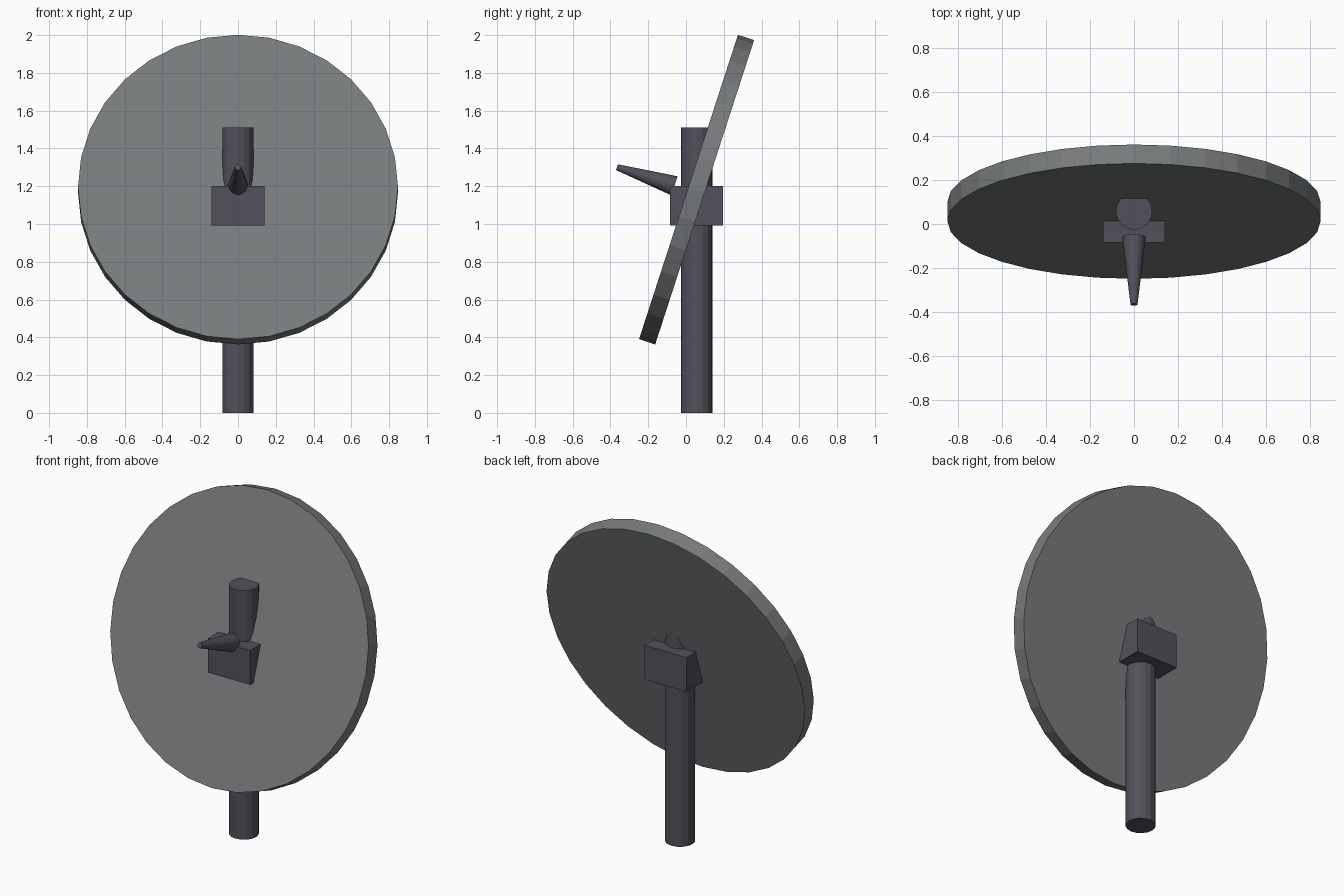
import bpy
import math
from mathutils import Vector

if "Cube" in bpy.data.objects:
    bpy.data.objects.remove(bpy.data.objects["Cube"])

TILT = math.radians(72)                       # dish faces forward and up
AXIS = Vector((0, -math.sin(TILT), math.cos(TILT)))


def material(name, rgb):
    m = bpy.data.materials.new(name)
    m.diffuse_color = (*rgb, 1)
    m.use_nodes = True
    m.node_tree.nodes["Principled BSDF"].inputs["Base Color"].default_value = m.diffuse_color
    return m


dish_grey = material("dish grey", (0.19, 0.20, 0.205))
dark_metal = material("dark metal", (0.085, 0.083, 0.105))


def finish(name, mat, smooth=False):
    ob = bpy.context.object
    ob.name = name
    ob.data.materials.append(mat)
    if smooth:
        bpy.ops.object.shade_smooth_by_angle(angle=math.radians(30))
    return ob


# Upright pole
bpy.ops.mesh.primitive_cylinder_add(vertices=16, radius=0.083, depth=1.51,
                                    location=(0, 0.057, 0.755))
finish("pole", dark_metal)

# Tilted flat dish
bpy.ops.mesh.primitive_cylinder_add(vertices=32, radius=0.847, depth=0.09,
                                    location=(0, 0.056, 1.182), rotation=(TILT, 0, 0))
finish("dish", dish_grey)

# Mounting block clamped round the pole
bpy.ops.mesh.primitive_cube_add(size=1, location=(0, 0.056, 1.096))
block = finish("mounting_block", dark_metal)
block.scale = (0.282, 0.282, 0.208)

# Tapered receiver horn along the dish axis
length = 0.32
base = Vector((0, -0.061, 1.202))
bpy.ops.mesh.primitive_cone_add(vertices=16, radius1=0.053, radius2=0.016, depth=length,
                                location=base + AXIS * length / 2, rotation=(TILT, 0, 0))
finish("receiver_horn", dark_metal)
